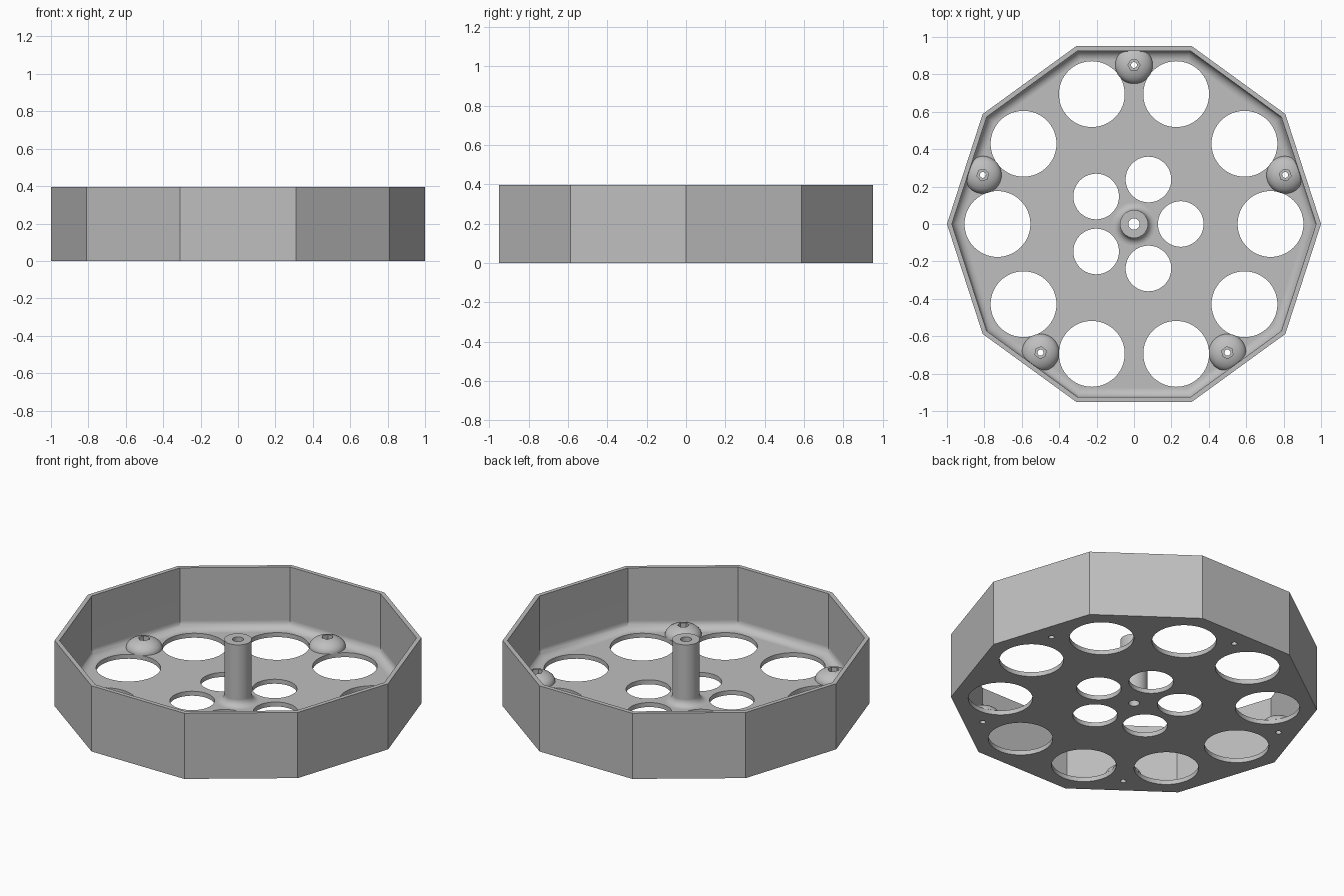
import bpy
import bmesh
from math import sin, cos, pi, radians
from mathutils import Matrix, Vector

cube = bpy.data.objects.get("Cube")
if cube:
    bpy.data.objects.remove(cube, do_unlink=True)

HEIGHT, FLOOR, WALL = 0.395, 0.027, 0.025
INRADIUS = cos(pi / 10)

grey = bpy.data.materials.new("plain grey")
grey.use_nodes = True
grey.diffuse_color = (0.52, 0.52, 0.52, 1)
grey.node_tree.nodes["Principled BSDF"].inputs["Base Color"].default_value = (0.52, 0.52, 0.52, 1)


def make_object(name, bm):
    bmesh.ops.recalc_face_normals(bm, faces=bm.faces)
    mesh = bpy.data.meshes.new(name)
    bm.to_mesh(mesh)
    bm.free()
    mesh.materials.append(grey)
    obj = bpy.data.objects.new(name, mesh)
    bpy.context.collection.objects.link(obj)
    return obj


def polar(radius, degrees, z=0.0):
    a = radians(degrees)
    return Vector((radius * cos(a), radius * sin(a), z))


def arc(cx, cz, rx, rz, start, end, steps=8):
    angles = [radians(start + (end - start) * i / steps) for i in range(steps + 1)]
    return [(cx + rx * cos(a), cz + rz * sin(a)) for a in angles]


def lathe(name, profile, sides, closed=True):
    """Spin a profile of (radius, z); an open profile gets flat end caps."""
    bm = bmesh.new()
    rings = [[bm.verts.new(polar(r, 360 * i / sides, z)) for i in range(sides)]
             for r, z in profile]
    pairs = list(zip(rings, rings[1:]))
    if closed:
        pairs.append((rings[-1], rings[0]))
    else:
        bm.faces.new(rings[0])
        bm.faces.new(rings[-1])
    for low, high in pairs:
        for i in range(sides):
            j = (i + 1) % sides
            bm.faces.new((low[i], low[j], high[j], high[i]))
    return make_object(name, bm)


def add_drill(bm, radius, place, sides=64):
    bmesh.ops.create_cone(bm, cap_ends=True, segments=sides, radius1=radius, radius2=radius,
                          depth=0.3, matrix=Matrix.Translation(place))


def cut(obj, bm):
    """Subtract the drills, then discard them."""
    cutter = make_object("cutter", bm)
    cutter.hide_render = True
    mod = obj.modifiers.new("holes", 'BOOLEAN')
    mod.operation = 'DIFFERENCE'
    mod.solver = 'EXACT'
    mod.object = cutter
    bpy.context.view_layer.objects.active = obj
    bpy.ops.object.modifier_apply(modifier=mod.name)
    bpy.data.objects.remove(cutter, do_unlink=True)


def smooth(obj):
    bpy.ops.object.select_all(action='DESELECT')
    obj.select_set(True)
    bpy.context.view_layer.objects.active = obj
    bpy.ops.object.shade_smooth_by_angle(angle=radians(30))
    mod = obj.modifiers.new("flat face normals", 'WEIGHTED_NORMAL')
    mod.keep_sharp = True


# Ten-sided tray with a rounded inner corner between floor and wall
FILLET = 0.05
inner = INRADIUS - WALL
profile = [(INRADIUS, 0), (INRADIUS, HEIGHT), (inner, HEIGHT)]
profile += arc(inner - FILLET, FLOOR + FILLET, FILLET, FILLET, 0, -90)
tray = lathe("tray", [(r / INRADIUS, z) for r, z in reversed(profile)], 10, closed=False)
# Close the outer wall end-cap as the underside
drills = bmesh.new()
boss_angles = [90 + 72 * i for i in range(5)]
for i in range(10):
    add_drill(drills, 0.176, polar(0.73, 36 * i))
for i in range(5):
    add_drill(drills, 0.122, polar(0.25, 72 * i))
for angle in boss_angles:
    add_drill(drills, 0.016, polar(0.85, angle), 24)
add_drill(drills, 0.03, Vector((0, 0, 0)), 32)
cut(tray, drills)
smooth(tray)

# Hollow centre post with a flared foot
foot = arc(0.075 + 0.04, FLOOR + 0.04, 0.04, 0.04, 270, 180)
post = lathe("centre_post", [(0.03, FLOOR)] + foot + [(0.075, HEIGHT), (0.03, HEIGHT)], 32)
smooth(post)

# Domed screw bosses, each with a six-sided socket and a bore
dome = arc(0, FLOOR, 0.1, 0.06, 0, 80, 10)
for number, angle in enumerate(boss_angles, 1):
    bore_top = dome[-1][1]
    boss = lathe(f"screw_boss_{number}", [(0.016, FLOOR)] + dome + [(0.016, bore_top)], 48)
    socket = bmesh.new()
    add_drill(socket, 0.032, Vector((0, 0, FLOOR + 0.03 + 0.15)), 6)
    cut(boss, socket)
    boss.location = polar(0.85, angle)
    boss.rotation_euler.z = radians(angle)
    smooth(boss)
